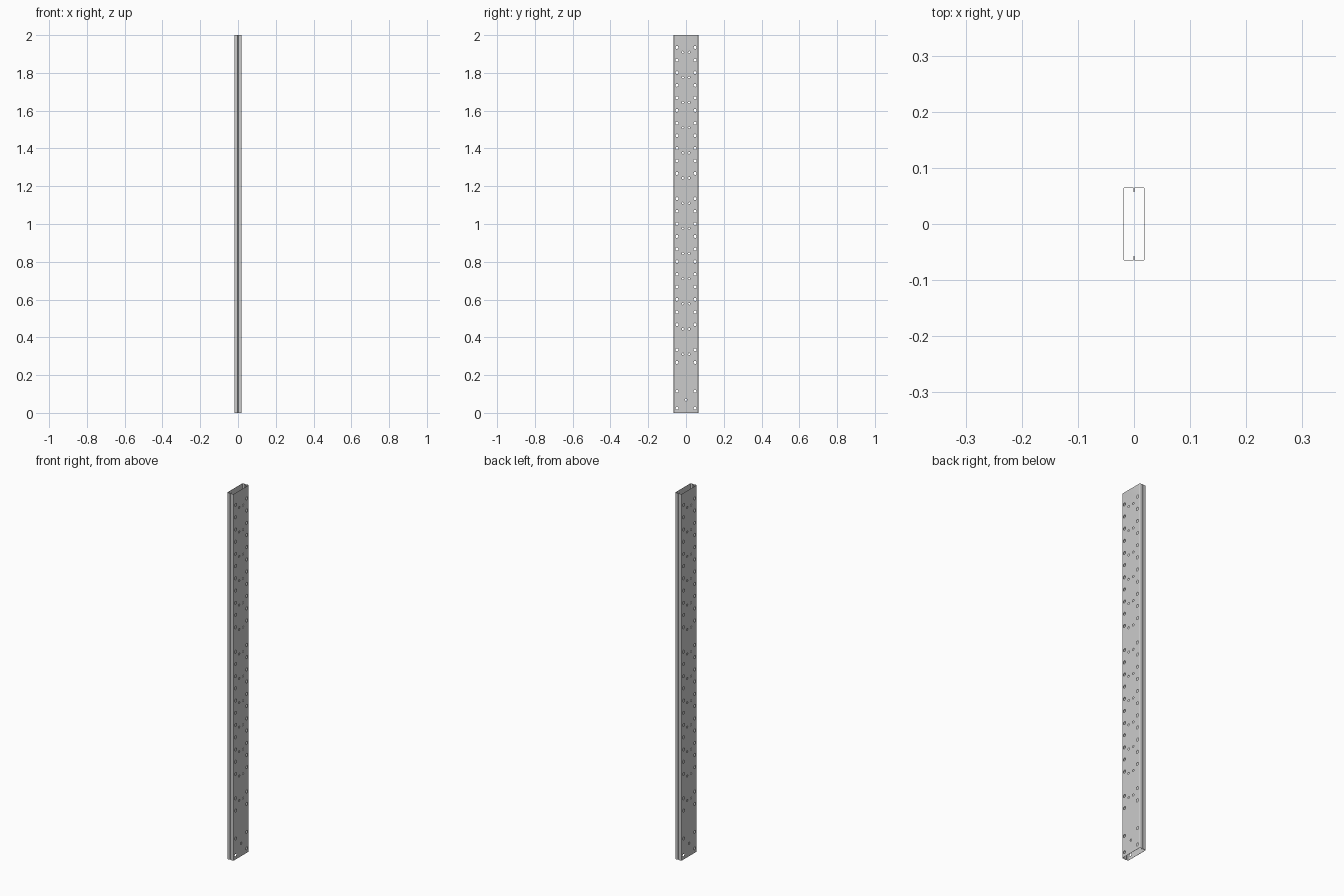
import bpy, bmesh, math
from mathutils import Matrix

if "Cube" in bpy.data.objects:
    bpy.data.objects.remove(bpy.data.objects["Cube"])

HX, HY, H, T = 0.019, 0.066, 2.0, 0.0008


def arc(cx, cy, r, a0, a1, n=5):
    return [(cx + r * math.cos(math.radians(a0 + (a1 - a0) * i / n)),
             cy + r * math.sin(math.radians(a0 + (a1 - a0) * i / n))) for i in range(n + 1)]


# Half channel: inward lip, small fold at the seam, rounded outer corner, broad web
half = [(0.0007, HY - 0.009)]
half += arc(0.0032, HY - 0.0025, 0.0025, 180, 90)
half += arc(HX - 0.004, HY - 0.004, 0.004, 90, 0)
profile = half + [(x, -y) for x, y in reversed(half)]

bm = bmesh.new()
low = [bm.verts.new((x, y, 0)) for x, y in profile]
high = [bm.verts.new((x, y, H)) for x, y in profile]
for i in range(len(profile) - 1):
    bm.faces.new((low[i], high[i], high[i + 1], low[i + 1]))
mesh = bpy.data.meshes.new("perforated_channel_right")
bm.to_mesh(mesh)
bm.free()
channel = bpy.data.objects.new("perforated_channel_right", mesh)
bpy.context.collection.objects.link(channel)

# Hole layout on the broad web: (y, z, radius)
holes = [(0, 0.07, 0.006)]
outer_z = [0.267 + i * 0.0667 for i in range(26) if i not in (2, 14)] + [0.025, 0.115]
for s in (-1, 1):
    holes += [(s * 0.048, z, 0.008) for z in outer_z]
    holes += [(s * 0.017, 0.311 + i * 0.1332, 0.0055) for i in range(13)]

# Hole cutter
bm = bmesh.new()
for y, z, r in holes:
    m = Matrix.Translation((HX, y, z)) @ Matrix.Rotation(math.pi / 2, 4, 'Y')
    bmesh.ops.create_cone(bm, cap_ends=True, segments=16, radius1=r, radius2=r,
                          depth=0.012, matrix=m)
cut_mesh = bpy.data.meshes.new("hole_cutter")
bm.to_mesh(cut_mesh)
bm.free()
cutter = bpy.data.objects.new("hole_cutter", cut_mesh)
bpy.context.collection.objects.link(cutter)
cutter.hide_render = True

# Sheet thickness and punched holes
solid = channel.modifiers.new("sheet", 'SOLIDIFY')
solid.thickness = T
solid.offset = -1
punch = channel.modifiers.new("punch", 'BOOLEAN')
punch.operation = 'DIFFERENCE'
punch.solver = 'EXACT'
punch.object = cutter
bpy.context.view_layer.objects.active = channel
channel.select_set(True)
for name in ("sheet", "punch"):
    bpy.ops.object.modifier_apply(modifier=name)
bpy.data.objects.remove(cutter)
bpy.ops.object.shade_smooth_by_angle(angle=math.radians(30))

# Facing half, mirrored across the seam
left = channel.copy()
left.data = channel.data.copy()
left.name = "perforated_channel_left"
left.data.transform(Matrix.Scale(-1, 4, (1, 0, 0)))
left.data.flip_normals()
bpy.context.collection.objects.link(left)
